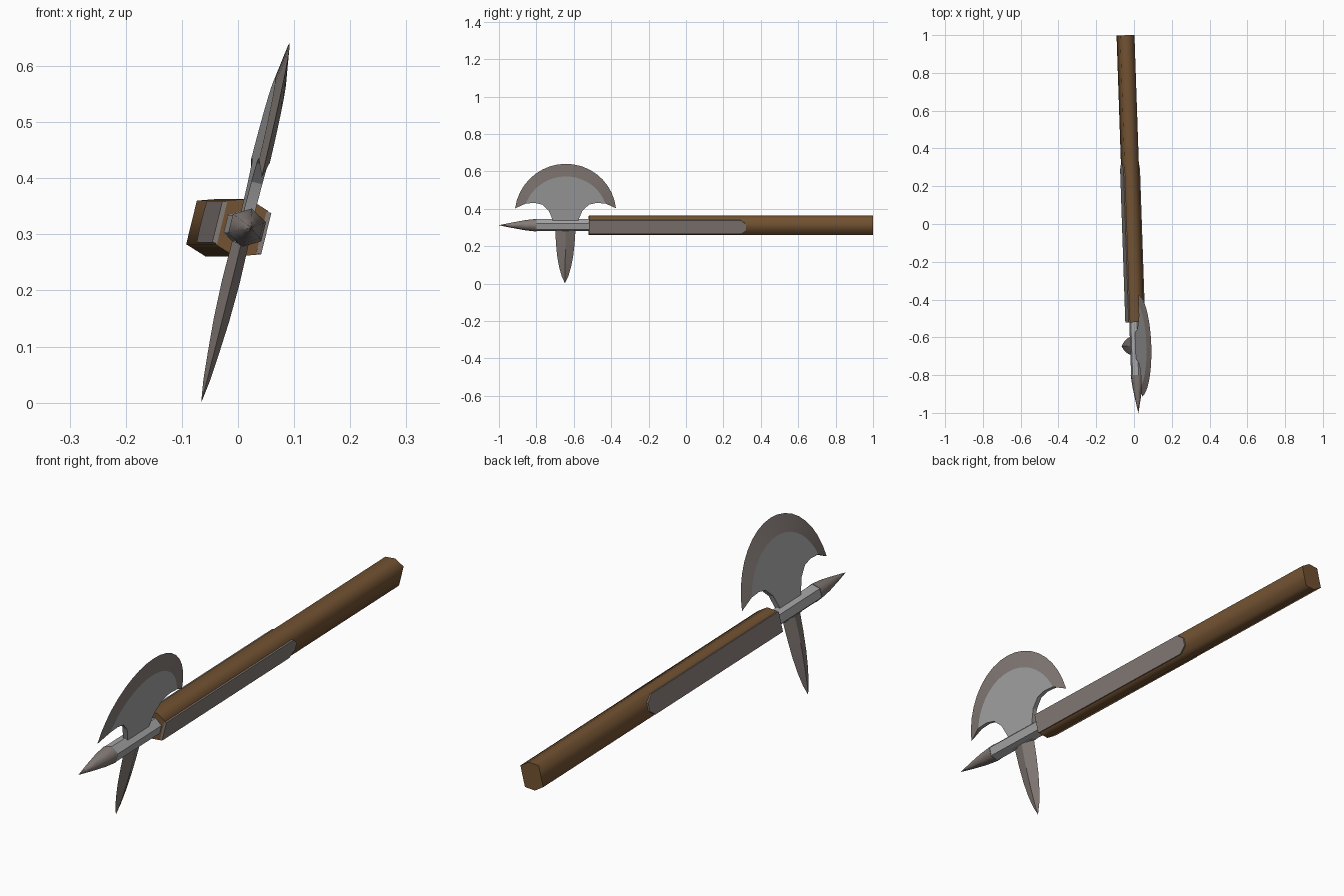
import bpy, bmesh, math
from mathutils import Matrix

cube = bpy.data.objects.get("Cube")
if cube:
    bpy.data.objects.remove(cube)

# The whole weapon is modelled along y, then rolled and yawed into its resting pose
POSE = (Matrix.Translation((-0.011, 0, 0.312))
        @ Matrix.Rotation(0.034, 4, 'Z') @ Matrix.Rotation(math.radians(13.8), 4, 'Y'))
BLADE_Y = -0.645


def material(name, color):
    m = bpy.data.materials.new(name)
    m.diffuse_color = (*color, 1)
    m.use_nodes = True
    m.node_tree.nodes["Principled BSDF"].inputs["Base Color"].default_value = (*color, 1)
    return m


wood = material("brown wood", (0.17, 0.085, 0.032))
steel = material("light steel", (0.38, 0.38, 0.38))
dark_steel = material("warm dark steel", (0.235, 0.2, 0.185))


def finish(name, bm, mat, smooth_angle):
    bmesh.ops.remove_doubles(bm, verts=bm.verts, dist=1e-5)
    bmesh.ops.recalc_face_normals(bm, faces=bm.faces)
    bm.transform(POSE)
    for f in bm.faces:
        f.smooth = True
    mesh = bpy.data.meshes.new(name)
    bm.to_mesh(mesh)
    bm.free()
    mesh.set_sharp_from_angle(angle=math.radians(smooth_angle))
    mesh.materials.append(mat)
    obj = bpy.data.objects.new(name, mesh)
    bpy.context.collection.objects.link(obj)
    return obj


def loft(name, rings, mat, smooth_angle):
    """Skin a list of rings of 3D points and cap both ends."""
    bm = bmesh.new()
    loops = [[bm.verts.new(p) for p in ring] for ring in rings]
    for a, b in zip(loops, loops[1:]):
        n = len(a)
        for i in range(n):
            j = (i + 1) % n
            bm.faces.new((a[i], a[j], b[j], b[i]))
    bm.faces.new(loops[0])
    bm.faces.new(loops[-1])
    bmesh.ops.dissolve_degenerate(bm, dist=1e-6, edges=bm.edges)
    return finish(name, bm, mat, smooth_angle)


def prism(name, outline, x0, x1, mat):
    """Extrude a (y, z) outline between two x planes."""
    return loft(name, [[(x, y, z) for y, z in outline] for x in (x0, x1)], mat, 20)


def hexagon(y, r):
    return [(r * math.sin(i * math.pi / 3), y, r * math.cos(i * math.pi / 3)) for i in range(6)]


def mirror(half):
    """Half outline from the middle of the top round to the bottom, completed across y."""
    return half + [(-y, z) for y, z in reversed(half) if y > 1e-6]


# Six-sided wooden shaft
section = [(0, 0.053), (0.039, 0.04), (0.039, -0.04), (0, -0.053), (-0.039, -0.04), (-0.039, 0.04)]
loft("shaft", [[(x, y, z) for x, z in section] for y in (-0.52, 1.0)], wood, 80)

# Long steel straps on both sides of the shaft, clipped at the rear corners
strap = [(-0.521, -0.038), (0.29, -0.038), (0.32, -0.016), (0.32, 0.016), (0.29, 0.038), (-0.521, 0.038)]
for side, s in (("left", 1), ("right", -1)):
    prism(side + "_strap", strap, s * 0.036, s * 0.045, dark_steel)

# Hexagonal rod and front spike
loft("rod", [hexagon(-0.5, 0.033), hexagon(-0.8, 0.033)], steel, 30)
loft("front_spike", [hexagon(-0.8, 0.035), hexagon(-0.86, 0.028), hexagon(-0.93, 0.015),
                     hexagon(-1.0, 0.0005)], dark_steel, 65)


# Axe blade: flat body plus a ground edge that tapers to nothing
def arc(ry, rz, cz, end, steps=9):
    angles = [math.radians(90 + (end - 90) * i / steps) for i in range(steps + 1)]
    return [(ry * math.cos(a), cz + rz * math.sin(a)) for a in angles]


HALF_THICK = 0.01
inner = arc(0.225, 0.221, 0.05, 19)
outer = arc(0.272, 0.279, 0.059, 7)
neck = [(0.165, 0.125), (0.125, 0.116), (0.09, 0.082), (0.07, 0.034), (0.054, -0.03)]
body = [(y + BLADE_Y, z) for y, z in mirror(inner + neck)]
prism("axe_body", body, -HALF_THICK, HALF_THICK, steel)

bm = bmesh.new()
for s in (1, -1):
    for m in (1, -1):
        rim = [bm.verts.new((s * HALF_THICK, BLADE_Y + m * y, z)) for y, z in inner]
        lip = [bm.verts.new((0, BLADE_Y + m * y, z)) for y, z in outer]
        for i in range(len(rim) - 1):
            bm.faces.new((rim[i], rim[i + 1], lip[i + 1], lip[i]))
        # underside of the horn
        root = bm.verts.new((0, BLADE_Y + m * inner[-1][0], inner[-1][1]))
        bm.faces.new((rim[-1], root, lip[-1]))
finish("axe_edge", bm, dark_steel, 25)

# Diamond-section beak below the rod: height, half width, half thickness
beak = [(-0.028, 0.054, 0.015), (-0.1, 0.05, 0.016), (-0.17, 0.043, 0.014),
        (-0.23, 0.032, 0.01), (-0.28, 0.018, 0.006), (-0.319, 0.0005, 0.0004)]
loft("beak", [[(t, BLADE_Y, z), (0, BLADE_Y + w, z), (-t, BLADE_Y, z), (0, BLADE_Y - w, z)]
              for z, w, t in beak], dark_steel, 30)
